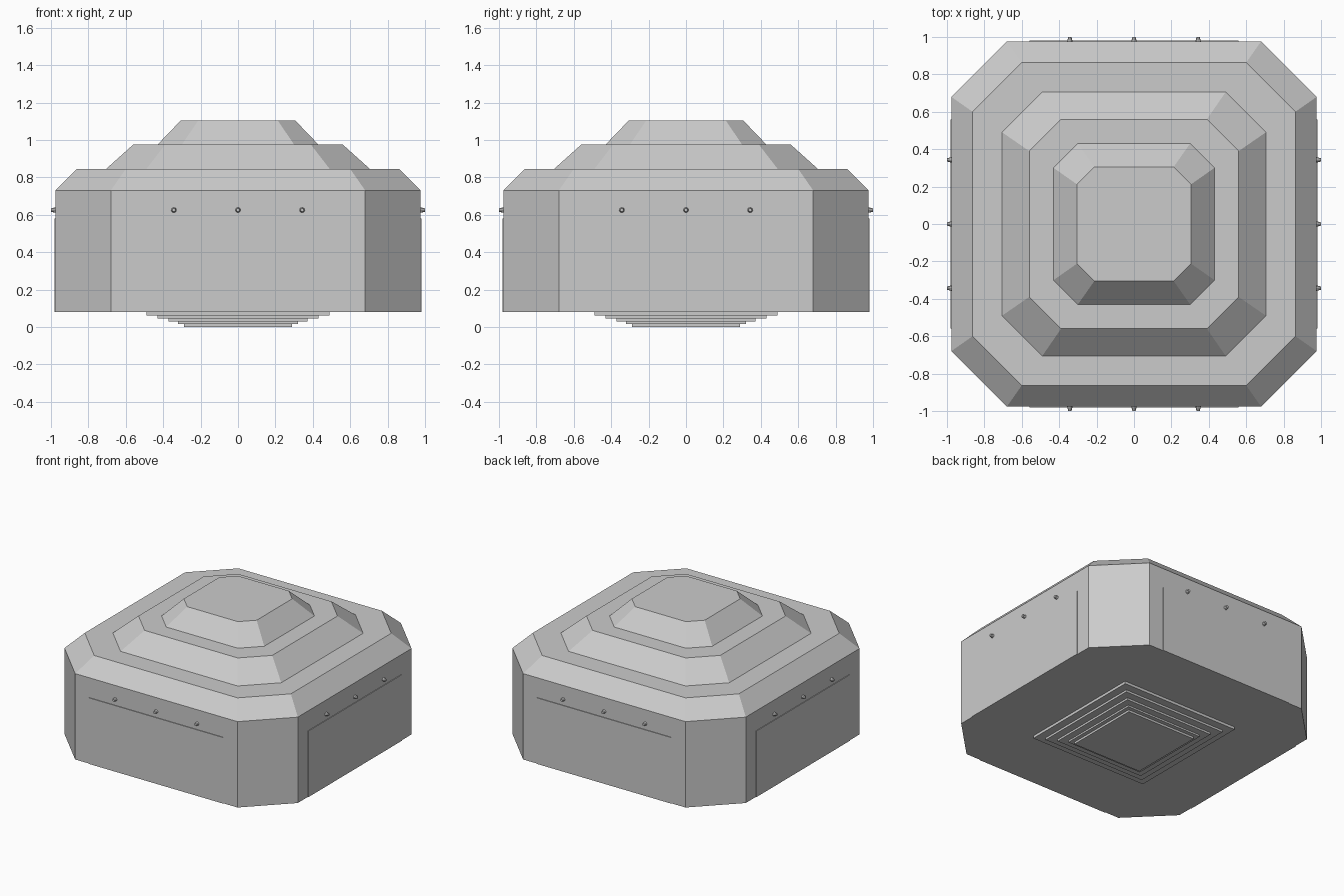
import bpy, bmesh, math
from mathutils import Matrix

if "Cube" in bpy.data.objects:
    bpy.data.objects.remove(bpy.data.objects["Cube"])


def finish(bm, name):
    bmesh.ops.recalc_face_normals(bm, faces=bm.faces)
    me = bpy.data.meshes.new(name)
    bm.to_mesh(me)
    bm.free()
    ob = bpy.data.objects.new(name, me)
    bpy.context.collection.objects.link(ob)
    return ob


def octagon(w, f):
    return [(f, -w), (w, -f), (w, f), (f, w), (-f, w), (-w, f), (-w, -f), (-f, -w)]


def square(w):
    return [(w, -w), (w, w), (-w, w), (-w, -w)]


def loft(name, sections):
    # stack of outlines joined by side faces and capped at both ends
    bm = bmesh.new()
    rings = [[bm.verts.new((x, y, z)) for x, y in pts] for pts, z in sections]
    for a, b in zip(rings, rings[1:]):
        n = len(a)
        for i in range(n):
            bm.faces.new((a[i], a[(i + 1) % n], b[(i + 1) % n], b[i]))
    bm.faces.new(rings[0][::-1])
    bm.faces.new(rings[-1])
    return finish(bm, name)


# main body with two stepped tiers on top: half width, half flat, height
levels = [(0.977, 0.68, 0.08), (0.977, 0.68, 0.73), (0.863, 0.60, 0.845),
          (0.705, 0.49, 0.845), (0.56, 0.39, 0.975), (0.43, 0.30, 0.975),
          (0.305, 0.212, 1.105)]
loft("body", [(octagon(w, f), z) for w, f, z in levels])

# stepped square base underneath
steps = [(0.49, 0.085, 0.06), (0.43, 0.06, 0.044), (0.372, 0.044, 0.029),
         (0.32, 0.029, 0.016), (0.29, 0.016, 0.0)]
sections = []
for w, top, bottom in steps:
    sections += [(square(w), top), (square(w), bottom)]
loft("stepped_base", sections)

# thin panel and three studs on each of the four sides
for k, side in enumerate(("front", "right", "back", "left")):
    turn = Matrix.Rotation(k * math.pi / 2, 4, 'Z')
    bm = bmesh.new()
    bmesh.ops.create_cube(bm, size=1, matrix=turn @ Matrix.Translation((0, -0.976, 0.33))
                          @ Matrix.Diagonal((1.12, 0.012, 0.50, 1)))
    finish(bm, side + "_panel")

    bm = bmesh.new()
    for x in (-0.343, 0, 0.343):
        bmesh.ops.create_cone(bm, cap_ends=True, segments=8, radius1=0.015, radius2=0.009,
                              depth=0.026, matrix=turn @ Matrix.Translation((x, -0.987, 0.625))
                              @ Matrix.Rotation(math.pi / 2, 4, 'X'))
    finish(bm, side + "_studs")
